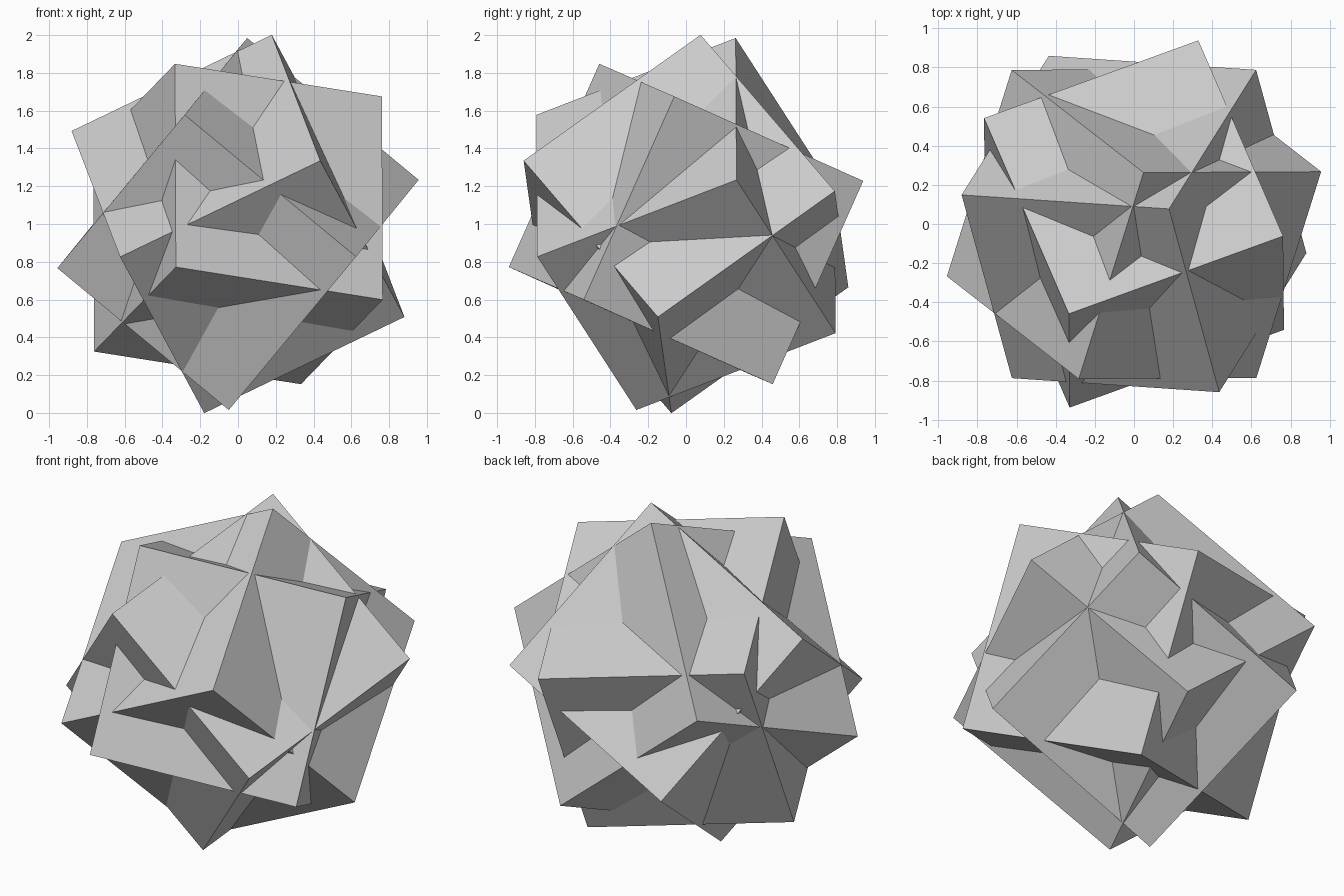
import bpy
import bmesh
from mathutils import Matrix

old = bpy.data.objects.get("Cube")
if old:
    bpy.data.objects.remove(old, do_unlink=True)

EDGE = 1.178
CENTRE = (0, 0, 1)

# One plain grey for the whole model
grey = bpy.data.materials.new("light_grey")
grey.use_nodes = True
colour = (0.6, 0.6, 0.6, 1)
grey.diffuse_color = colour
grey.node_tree.nodes["Principled BSDF"].inputs["Base Color"].default_value = colour


def rotation_from(axes):
    """Nearest pure rotation to three roughly perpendicular face directions."""
    m = Matrix(axes).transposed()
    for i in range(3):
        m.col[i] = m.col[i].normalized()
    for _ in range(8):
        m = (m + m.inverted().transposed()) * 0.5
    return m if m.determinant() > 0 else m * -1


def add_cube(name, axes):
    mesh = bpy.data.meshes.new(name)
    bm = bmesh.new()
    bmesh.ops.create_cube(bm, size=EDGE)
    bmesh.ops.rotate(bm, verts=bm.verts, matrix=rotation_from(axes))
    bm.to_mesh(mesh)
    bm.free()
    mesh.materials.append(grey)
    obj = bpy.data.objects.new(name, mesh)
    obj.location = CENTRE
    bpy.context.collection.objects.link(obj)
    return obj


# Three equal interlocking cubes sharing one centre, each by its face directions
add_cube("first_cube", ((1.055, -0.07, 0.51), (-0.45, -0.71, 0.84), (-0.26, 0.94, 0.68)))
add_cube("second_cube", ((0.43, -1.0, 0.45), (-1.09, -0.4, 0.17), (0, -0.48, -1.08)))
add_cube("third_cube", ((0.33, 1.06, 0.42), (0.67, -0.52, 0.82), (-0.9, 0, 0.76)))
